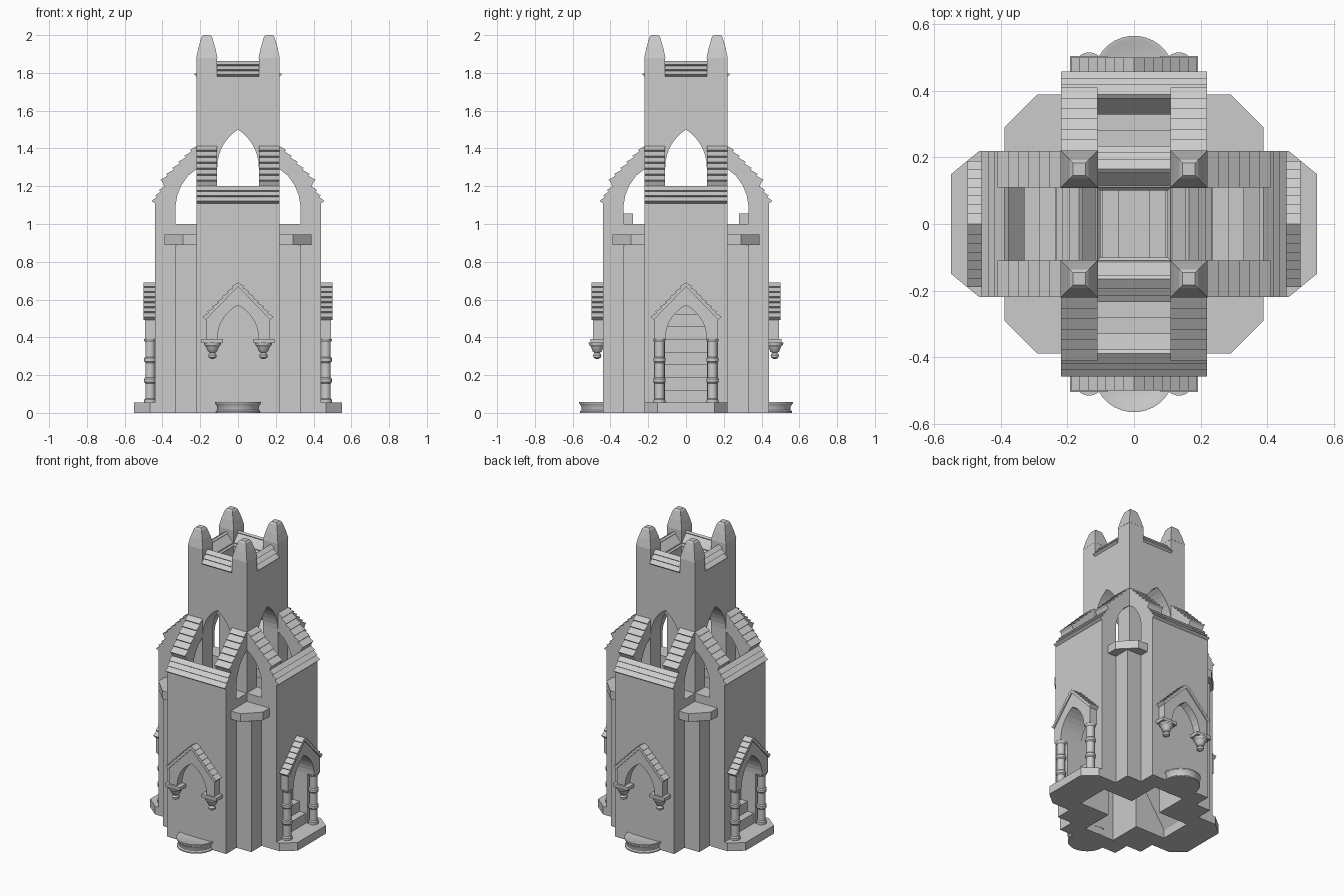
import bpy, bmesh, math
from mathutils import Matrix

cube = bpy.data.objects.get("Cube")
if cube:
    bpy.data.objects.remove(cube)

stone = bpy.data.materials.new("grey_stone")
stone.use_nodes = True
GREY = (0.6, 0.6, 0.6, 1)
stone.diffuse_color = GREY
stone.node_tree.nodes["Principled BSDF"].inputs["Base Color"].default_value = GREY

IN, MID, WALL, OUT = 0.11, 0.22, 0.33, 0.44   # wall lines of the plan


def finish(name, bm, k, smooth=False):
    """Turn a mesh to side k (0 front, 1 left, 2 back, 3 right) and add it."""
    bm.transform(Matrix.Rotation(k * math.pi / 2, 4, 'Z'))
    bmesh.ops.recalc_face_normals(bm, faces=bm.faces)
    me = bpy.data.meshes.new(name)
    bm.to_mesh(me)
    bm.free()
    me.materials.append(stone)
    ob = bpy.data.objects.new(name, me)
    bpy.context.collection.objects.link(ob)
    if smooth:
        bpy.ops.object.select_all(action='DESELECT')
        ob.select_set(True)
        bpy.context.view_layer.objects.active = ob
        bpy.ops.object.shade_smooth_by_angle(angle=math.radians(35))
    return ob


def solid(name, pts, lo, hi, axis, k=0):
    """Extrude a profile along u (sideways), r (outward) or z (up)."""
    place = {'r': lambda p, t: (p[0], -t, p[1]),
             'u': lambda p, t: (t, -p[0], p[1]),
             'z': lambda p, t: (p[0], -p[1], t)}[axis]
    bm = bmesh.new()
    a = [bm.verts.new(place(p, lo)) for p in pts]
    b = [bm.verts.new(place(p, hi)) for p in pts]
    bm.faces.new(a)
    bm.faces.new(b)
    for i in range(len(pts)):
        j = (i + 1) % len(pts)
        bm.faces.new((a[i], a[j], b[j], b[i]))
    return finish(name, bm, k)


def box(name, u0, u1, r0, r1, z0, z1, k=0):
    return solid(name, [(u0, r0), (u1, r0), (u1, r1), (u0, r1)], z0, z1, 'z', k)


def lathe(name, profile, u, r, k=0, segs=20, smooth=True):
    bm = bmesh.new()
    rings = []
    for rad, z in profile:
        rings.append([bm.verts.new((u + rad * math.cos((i + .5) * math.tau / segs),
                                    -r + rad * math.sin((i + .5) * math.tau / segs), z))
                      for i in range(segs)])
    for a, b in zip(rings, rings[1:]):
        for i in range(segs):
            j = (i + 1) % segs
            bm.faces.new((a[i], a[j], b[j], b[i]))
    bm.faces.new(rings[0])
    bm.faces.new(rings[-1])
    return finish(name, bm, k, smooth)


def tiles(start, end, n, lift=0.012, thick=0.015):
    """Saw-toothed outline of overlapping tiles, from ridge to eave."""
    dx, dz = end[0] - start[0], end[1] - start[1]
    length = math.hypot(dx, dz)
    nx, nz = -dz / length, dx / length
    if nz < 0:
        nx, nz = -nx, -nz
    pts = []
    for i in range(n):
        for f, h in ((i / n, 0), ((i + 1) / n, lift)):
            pts.append((start[0] + dx * f + nx * h, start[1] + dz * f + nz * h))
    return pts + [(end[0] - nx * thick, end[1] - nz * thick),
                  (start[0] - nx * thick, start[1] - nz * thick)]


def arch(spring, apex, steps=7):
    """Pointed arch from left springing to right springing."""
    h = apex - spring
    rad = (IN * IN + h * h) / (2 * IN)
    top = math.asin(h / rad)
    right = [(IN - rad + rad * math.cos(top * i / steps),
              spring + rad * math.sin(top * i / steps)) for i in range(steps + 1)]
    return [(-u, z) for u, z in right] + right[-2::-1]


# Rib profile: buttress wall with a quarter arch below
rib = [(MID, 1.405), (0.40, 1.225), (0.39, 1.2), (OUT, 1.13), (OUT, 1.0), (WALL, 1.0),
       (WALL, 1.1), (0.322, 1.15), (0.30, 1.205), (0.265, 1.255), (MID, 1.29)]

for k in range(4):
    # Stepped corner walls and balcony
    solid("corner_wall", [(IN, IN), (OUT, IN), (OUT, MID), (MID, MID), (MID, OUT), (IN, OUT)],
          0, 1.0, 'z', k)
    box("corner_pier", MID, WALL, MID, WALL, 0, 0.9, k)
    solid("corner_balcony", [(0.2, 0.2), (0.39, 0.2), (0.39, 0.29), (0.29, 0.39), (0.2, 0.39)],
          0.89, 0.945, 'z', k)

    # Arm parapet with tiled slopes
    solid("parapet_core", [(WALL, 1.12), (0.39, 1.19), (OUT, 1.125)], -MID, MID, 'u', k)
    solid("parapet_tiles", tiles((0.39, 1.2), (0.448, 1.115), 3), -MID, MID, 'u', k)

    # Flying ribs
    for s in (-1, 1):
        solid("flying_rib", rib, s * IN, s * MID, 'u', k)
        solid("rib_tiles", tiles((0.215, 1.415), (0.402, 1.225), 6), s * IN, s * MID, 'u', k)

    # Upper tower
    box("tower_pier", IN, MID, IN, MID, 1.0, 1.88, k)
    solid("tower_arch_wall", [(IN, 1.8), (-IN, 1.8)] + arch(1.3, 1.5), IN, MID, 'r', k)
    solid("tower_parapet", [(0.1, 1.785), (0.165, 1.855), (0.225, 1.785)], -IN, IN, 'u', k)
    solid("tower_parapet_tiles", tiles((0.165, 1.862), (0.225, 1.785), 3), -IN, IN, 'u', k)
    w = math.sqrt(2)
    lathe("pinnacle", [(0.056 * w, 1.88), (0.044 * w, 1.935), (0.028 * w, 1.99), (0.019 * w, 2.0)],
          0.165, 0.165, k, 4, False)

    # Gabled hood over the niche or door
    solid("hood", [(0.17, 0.39), (0.17, 0.51), (0, 0.685), (-0.17, 0.51), (-0.17, 0.39)]
          + arch(0.39, 0.57), OUT, 0.492, 'r', k)
    for s in (-1, 1):
        solid("hood_tiles", tiles((0, 0.69), (s * 0.182, 0.502), 7, 0.01), OUT, 0.5, 'r', k)

for k in (0, 2):
    # Closed arm: wall, terrace, bench, corbels, basin
    box("arm_wall", -IN, IN, WALL, OUT, 0, 1.12, k)
    box("terrace", -IN, IN, IN, WALL, 0.94, 1.0, k)
    box("bench", -IN, IN, 0.28, WALL, 1.0, 1.055, k)
    for s in (-1, 1):
        box("corbel_cap", s * 0.08, s * 0.192, OUT, 0.505, 0.37, 0.392, k)
        lathe("corbel", [(0.006, 0.285), (0.02, 0.293), (0.022, 0.306), (0.014, 0.318),
                         (0.024, 0.325), (0.032, 0.345), (0.034, 0.35), (0.044, 0.36),
                         (0.046, 0.372)], s * 0.135, 0.47, k)
    lathe("basin", [(0.118, 0), (0.118, 0.008), (0.108, 0.015), (0.11, 0.035), (0.121, 0.05),
                    (0.121, 0.058), (0.112, 0.058), (0.1, 0.052)], 0, 0.445, k, 32)

for k in (1, 3):
    # Door arm: arched wall, step slab, columns, stairs
    solid("door_wall", [(IN, 1.12), (-IN, 1.12)] + arch(0.39, 0.57), WALL, OUT, 'r', k)
    solid("door_slab", [(-MID, WALL), (-MID, 0.465), (-0.15, 0.55), (0.15, 0.55),
                        (MID, 0.465), (MID, WALL)], 0, 0.055, 'z', k)
    for s in (-1, 1):
        column = []
        for i in range(3):
            z = 0.055 + i * 0.11
            column += [(0.032, z), (0.032, z + 0.015), (0.026, z + 0.022), (0.026, z + 0.1),
                       (0.032, z + 0.108)]
        lathe("door_column", column + [(0.034, 0.392)], s * 0.14, 0.465, k)
    stairs = []
    for i in range(9):
        z = 0.055 + i * 0.067
        r = 0.43 - i * 0.048
        stairs += [(r, z), (r, z + 0.067)]
    stairs += [(0, stairs[-1][1]), (0, 0.55), (0.37, 0.0), (0.43, 0.0)]
    solid("stairs", stairs, -IN, IN, 'u', k)
